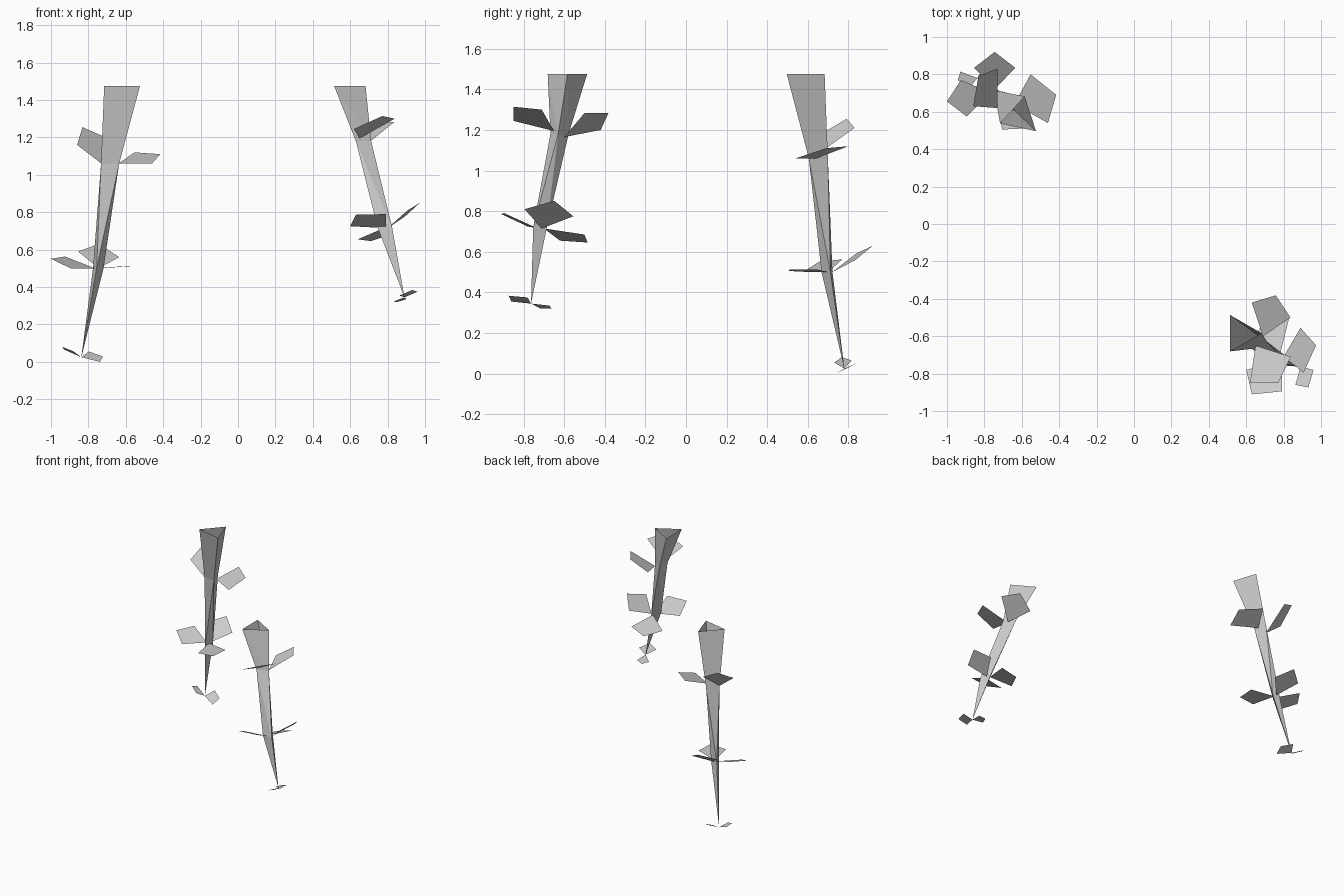
import bpy
from math import radians, cos, sin
from mathutils import Vector


def make_object(name, verts, faces):
    mesh = bpy.data.meshes.new(name)
    mesh.from_pydata(verts, [], faces)
    mesh.update()
    obj = bpy.data.objects.new(name, mesh)
    bpy.context.collection.objects.link(obj)
    return obj


def stem(name, rings, tip):
    """Open three-sided taper: rings of (x, y, z, radius, phase), closed at the tip."""
    verts = [(x + r * cos(radians(a + 120 * k)), y + r * sin(radians(a + 120 * k)), z)
             for x, y, z, r, a in rings for k in range(3)]
    faces = []
    for i in range(len(rings) - 1):
        for k in range(3):
            a, b = 3 * i + k, 3 * i + (k + 1) % 3
            faces += [(a, a + 3, b + 3), (a, b + 3, b)]
    last = 3 * (len(rings) - 1)
    verts.append(tip)
    faces += [(last + k, len(verts) - 1, last + (k + 1) % 3) for k in range(3)]
    make_object(name, verts, faces)


def leaf(name, base, side_a, side_b, reach):
    """Four-cornered leaf creased from its base to its blunt tip."""
    base, a, b = Vector(base), Vector(side_a), Vector(side_b)
    verts = [base, base + a, base + (a + b) * reach, base + b]
    make_object(name, verts, [(0, 1, 2), (0, 2, 3)])


def leaves(name, specs):
    for i, spec in enumerate(specs):
        leaf(f"{name}_leaf_{i + 1}", *spec)


# Long hanging vine, back left
stem("long_vine_stem",
     [(-.608, .572, 1.475, .113, -42),
      (-.678, .643, 1.06, .057, -42),
      (-.75, .70, .50, .033, -100)],
     (-.838, .78, .022))
leaves("long_vine", [
    ((-.64, .64, 1.06), (.18, -.10, 0), (.087, .16, .06), .84),
    ((-.73, .62, 1.06), (0, .21, .15), (-.13, .01, .10), .78),
    ((-.745, .72, .50), (-.11, .115, .09), (.11, .115, .06), .87),
    ((-.745, .70, .50), (.04, -.195, .005), (.18, -.05, .012), .77),
    ((-.765, .70, .50), (-.13, -.125, 0), (-.16, .07, .063), .81),
    ((-.838, .78, .025), (.10, -.046, -.025), (.04, .067, .03), .83),
    ((-.838, .78, .025), (-.09, .035, .04), (-.04, -.05, .03), .80),
])

# Short hanging vine, front right
stem("short_vine_stem",
     [(.570, -.584, 1.475, .112, 120),
      (.660, -.625, 1.18, .052, 115),
      (.785, -.730, .72, .045, 90)],
     (.89, -.763, .345))
leaves("short_vine", [
    ((.69, -.60, 1.165), (-.06, .18, .035), (.147, .10, .118), .78),
    ((.65, -.65, 1.195), (.188, -.06, .105), (-.03, -.20, .05), .77),
    ((.79, -.73, .715), (-.19, -.05, .01), (0, -.165, .075), .84),
    ((.80, -.71, .715), (.09, .155, .06), (.107, -.085, .095), .88),
    ((.78, -.70, .715), (-.14, .08, -.06), (.05, .20, -.03), .77),
    ((.89, -.763, .345), (.07, -.017, .03), (-.027, -.097, .01), .97),
    ((.89, -.763, .345), (.01, .09, -.01), (-.06, .045, -.023), .75),
])
